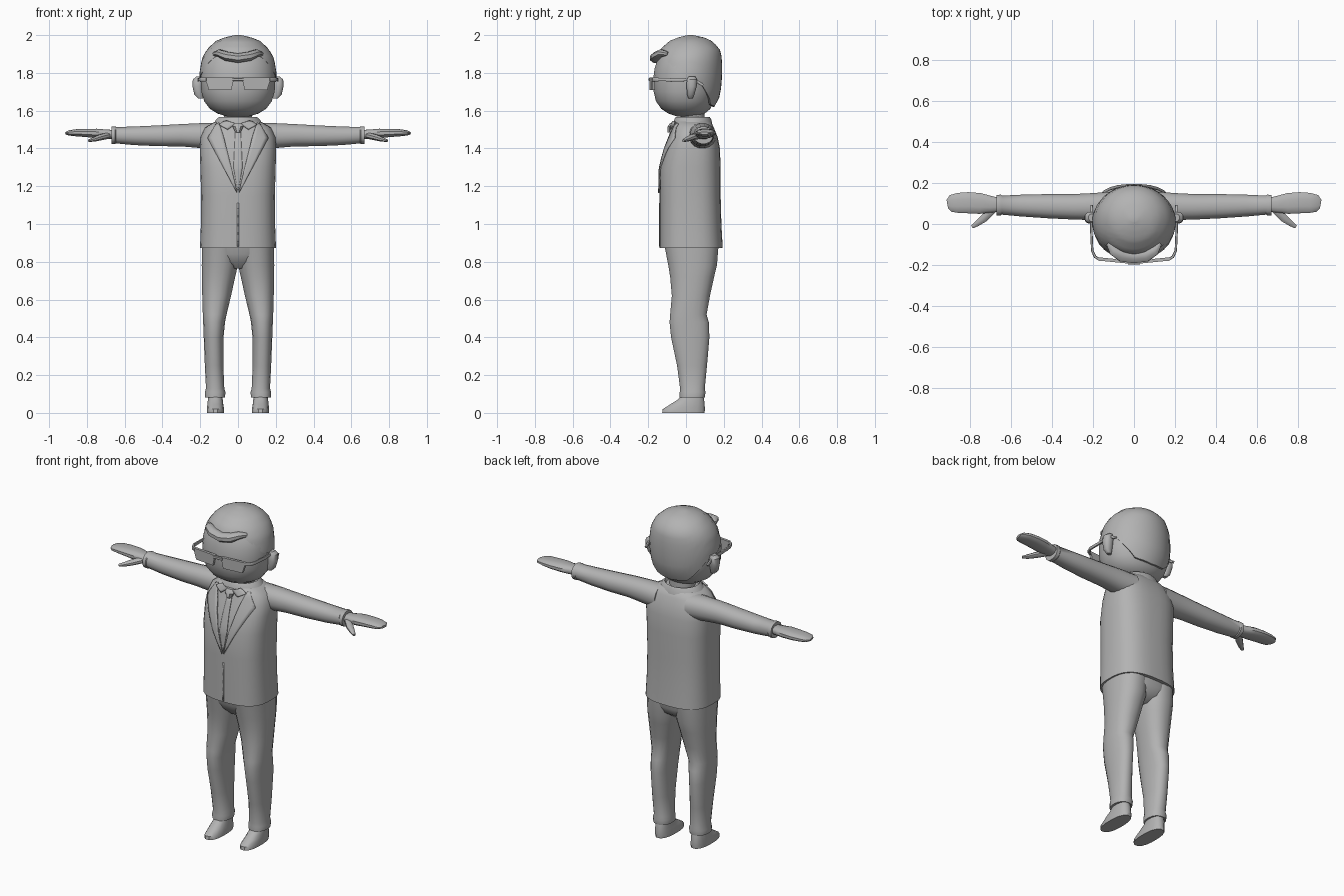
import bpy, bmesh, math
from mathutils import Vector
from mathutils.bvhtree import BVHTree

grey = bpy.data.materials.new("plain grey")
grey.diffuse_color = (0.45, 0.45, 0.45, 1)
UP = Vector((0, 0, 1))


def make(name, verts, faces, mirror=False, angle=40, solid=0):
    me = bpy.data.meshes.new(name)
    me.from_pydata([tuple(v) for v in verts], [], faces)
    bm = bmesh.new()
    bm.from_mesh(me)
    bmesh.ops.remove_doubles(bm, verts=bm.verts, dist=1e-5)
    bmesh.ops.recalc_face_normals(bm, faces=bm.faces)
    bm.to_mesh(me)
    bm.free()
    me.materials.append(grey)
    ob = bpy.data.objects.new(name, me)
    bpy.context.collection.objects.link(ob)
    if solid:
        m = ob.modifiers.new("thickness", 'SOLIDIFY')
        m.thickness, m.offset = solid, 0
    if mirror:
        m = ob.modifiers.new("mirror", 'MIRROR')
        m.use_mirror_merge = False
    bpy.ops.object.select_all(action='DESELECT')
    ob.select_set(True)
    bpy.context.view_layer.objects.active = ob
    bpy.ops.object.shade_smooth_by_angle(angle=math.radians(angle))
    return ob


def ring(c, u, v, p=2.0, n=24):
    """Superellipse around c with half axes u and v."""
    out = []
    for i in range(n):
        a = 2 * math.pi * (i + 0.5) / n
        s, t = math.cos(a), math.sin(a)
        out.append(c + u * math.copysign(abs(s) ** (2 / p), s)
                   + v * math.copysign(abs(t) ** (2 / p), t))
    return out


def skin(rings, caps=True):
    n = len(rings[0])
    verts = [v for r in rings for v in r]
    faces = [(k * n + i, k * n + (i + 1) % n, (k + 1) * n + (i + 1) % n, (k + 1) * n + i)
             for k in range(len(rings) - 1) for i in range(n)]
    if caps:
        faces += [tuple(range(n)), tuple(range(len(verts) - n, len(verts)))]
    return verts, faces


def stack(name, rows, p=2.4, n=24, **kw):
    """Upright loft; rows are (z, x0, x1, y0, y1)."""
    rings = [ring(Vector(((a + b) / 2, (c + d) / 2, z)), Vector(((b - a) / 2, 0, 0)),
                  Vector((0, (d - c) / 2, 0)), p, n) for z, a, b, c, d in rows]
    return make(name, *skin(rings), **kw)


def tube(name, rows, p=2.0, n=12, **kw):
    """Sideways loft; rows are (x, y, z, half width, half height)."""
    pts = [Vector(r[:3]) for r in rows]
    rings = []
    for i, r in enumerate(rows):
        d = pts[min(i + 1, len(pts) - 1)] - pts[max(i - 1, 0)]
        side = d.cross(UP).normalized()
        rings.append(ring(pts[i], side * r[3], side.cross(d).normalized() * r[4], p, n))
    return make(name, *skin(rings), **kw)


def lerp(table, t):
    if t <= table[0][0]:
        return table[0][1:]
    for a, b in zip(table, table[1:]):
        if t <= b[0]:
            f = (t - a[0]) / (b[0] - a[0])
            return [x + (y - x) * f for x, y in zip(a[1:], b[1:])]
    return table[-1][1:]


# jacket body
jacket = stack("jacket", [(z, -w, w, a, b) for z, w, a, b in [
    (0.875, .17, -.12, .165), (0.872, .202, -.14, .195), (1.0, .197, -.14, .188),
    (1.15, .196, -.14, .184), (1.3, .2, -.138, .184), (1.4, .203, -.112, .18),
    (1.46, .198, -.088, .168), (1.51, .175, -.07, .148), (1.54, .125, -.06, .132),
    (1.55, .08, -.05, .11)]], p=2.7, n=32)
tree = BVHTree.FromPolygons([v.co for v in jacket.data.vertices],
                            [p.vertices[:] for p in jacket.data.polygons])


def panel(name, left, right, lift=.004, thick=.008, cols=4, per=5, **kw):
    """Cloth plate draped on the jacket front between two (x, z) edges."""
    def edge(e):
        out = [Vector(a).lerp(Vector(b), k / per) for a, b in zip(e, e[1:]) for k in range(per)]
        return out + [Vector(e[-1])]
    verts = []
    for a, b in zip(edge(left), edge(right)):
        for k in range(cols + 1):
            x, z = a.lerp(b, k / cols)
            hit = tree.ray_cast(Vector((x, -2, z)), Vector((0, 1, 0)))[0]
            verts.append((x, (hit.y if hit else -.05) - lift, z))
    w = cols + 1
    faces = [(r * w + c, r * w + c + 1, (r + 1) * w + c + 1, (r + 1) * w + c)
             for r in range(len(verts) // w - 1) for c in range(cols)]
    return make(name, verts, faces, solid=thick, **kw)


# lapels, tie, front opening
panel("lapel", [(.1, 1.535), (.075, 1.46), (.004, 1.17)],
      [(.115, 1.53), (.16, 1.455), (.006, 1.165)], mirror=True)
panel("tie", [(-.014, 1.5), (-.024, 1.3), (-.002, 1.18)],
      [(.014, 1.5), (.024, 1.3), (.002, 1.18)], lift=.002)
panel("front_opening", [(-.004, 1.11), (-.004, .88)], [(.004, 1.11), (.004, .88)],
      lift=.001, thick=.006, cols=1)
stack("tie_knot", [(1.485, -.014, .014, -.098, -.06), (1.515, -.03, .03, -.1, -.05),
                   (1.535, -.024, .024, -.085, -.04)], n=8)

# neck and collars
stack("neck", [(1.5, -.075, .075, -.03, .1), (1.62, -.075, .075, -.03, .1)], p=2, n=16)
make("jacket_collar", *skin([ring(Vector((0, .036, z)), Vector((a, 0, 0)), Vector((0, b, 0)), 2, 24)
     for z, a, b in [(1.525, .135, .105), (1.555, .115, .098), (1.567, .1, .09),
                     (1.55, .092, .082)]], caps=False))
panel("shirt_collar", [(.004, 1.53), (.02, 1.525), (.055, 1.5)],
      [(.06, 1.545), (.08, 1.54), (.1, 1.525)], mirror=True, lift=.012)

# sleeves with cuff, hands, thumbs
tube("sleeve", [(.1, .085, 1.465, .075, .07), (.2, .085, 1.468, .067, .067), (.3, .084, 1.47, .063, .06),
                (.42, .087, 1.467, .06, .056), (.55, .09, 1.467, .054, .05), (.645, .092, 1.47, .047, .044),
                (.65, .092, 1.47, .052, .047), (.67, .092, 1.47, .051, .046), (.671, .092, 1.47, .036, .03)],
     p=2.2, n=16, mirror=True)
tube("hand", [(.655, .094, 1.474, .034, .024), (.7, .096, 1.476, .042, .025), (.75, .1, 1.48, .052, .025),
              (.81, .104, 1.482, .053, .022), (.86, .103, 1.483, .05, .019), (.895, .1, 1.482, .042, .014),
              (.911, .097, 1.481, .022, .007)], p=2.5, mirror=True)
tube("thumb", [(.69, .07, 1.468, .02, .018), (.73, .03, 1.458, .021, .016), (.765, .003, 1.447, .015, .012),
               (.79, -.014, 1.441, .009, .007)], n=8, mirror=True)

# trousers
stack("trouser_leg", [(.085, .085, .16, -.02, .09), (.082, .068, .175, -.034, .1), (.11, .066, .176, -.034, .104),
                      (.13, .072, .17, -.032, .1), (.25, .077, .176, -.048, .112), (.4, .076, .182, -.08, .125),
                      (.48, .068, .185, -.088, .122), (.52, .06, .187, -.085, .11), (.62, .036, .19, -.076, .128),
                      (.72, .014, .192, -.085, .15), (.78, .0, .193, -.095, .165), (.9, -.01, .192, -.118, .175)],
      p=2.3, n=20, mirror=True)
stack("trouser_seat", [(.765, -.05, .05, -.05, .1), (.8, -.13, .13, -.085, .15),
                       (.84, -.18, .18, -.105, .168), (.9, -.19, .19, -.118, .175)], p=2.5)

# shoes
stack("shoe", [(0, .073, .165, -.128, .1), (.02, .073, .165, -.125, .102), (.045, .077, .163, -.085, .1),
               (.07, .08, .16, -.045, .097), (.1, .084, .156, -.02, .09)], p=2.4, n=16, mirror=True)

# head: half width, front and back depth by height
PROFILE = [(1.57, .06, -.05, .07), (1.585, .11, -.095, .1), (1.61, .15, -.132, .13), (1.65, .18, -.16, .15),
           (1.7, .195, -.172, .165), (1.76, .199, -.175, .172), (1.82, .197, -.168, .172), (1.88, .183, -.15, .165),
           (1.93, .148, -.118, .14), (1.965, .1, -.075, .11), (1.985, .04, -.02, .06)]
stack("head", [(z, -w, w, a, b) for z, w, a, b in PROFILE], p=2.15, n=28)

# hair: shell over the head whose lower edge follows a hairline by angle from the front
SHELL = [(1.62, .165, -.14, .15), (1.65, .187, -.165, .172), (1.72, .202, -.178, .186), (1.8, .204, -.176, .192),
         (1.88, .19, -.16, .19), (1.93, .16, -.132, .178), (1.97, .115, -.085, .135), (1.99, .065, -.035, .09),
         (2.0, .015, .01, .035)]
HAIRLINE = [(0, 1.9), (30, 1.905), (48, 1.87), (70, 1.8), (85, 1.775), (100, 1.77), (112, 1.75),
            (125, 1.70), (145, 1.63), (180, 1.62)]
N, M, rings = 40, 12, []
for k in range(-1, M + 1):
    r = []
    for i in range(N):
        a = 2 * math.pi * i / N
        deg = math.degrees(a if a <= math.pi else 2 * math.pi - a)
        low = lerp(HAIRLINE, deg)[0]
        z = low + (2.0 - low) * math.sin(max(k, 0) / M * math.pi / 2)
        w, f, b = lerp(SHELL, z)
        s = .93 if k < 0 else 1
        r.append(Vector((s * w * math.sin(a), (f + b) / 2 - s * (b - f) / 2 * math.cos(a), z)))
    rings.append(r)
make("hair", *skin(rings), angle=35)

# swept fringe
tube("fringe", [(-.125, -.095, 1.9, .012, .012), (-.1, -.13, 1.905, .026, .02), (-.06, -.152, 1.888, .034, .026),
                (0, -.158, 1.878, .036, .027), (.06, -.152, 1.888, .034, .026), (.1, -.13, 1.905, .026, .02),
                (.125, -.095, 1.9, .012, .012)], n=8)

# ears
stack("ear", [(1.665, .185, .212, .012, .035), (1.685, .185, .232, .005, .045), (1.73, .185, .242, .002, .058),
              (1.765, .185, .24, .004, .06), (1.78, .185, .222, .012, .05)], n=12, mirror=True)

# glasses
make("lens", *skin([[Vector((x, -.188 + x * .1 + d, z)) for x, z in
     [(.02, 1.775), (.175, 1.775), (.155, 1.71), (.035, 1.71)]] for d in (-.008, .008)]), mirror=True)
tube("glasses_brow", [(-.03, -.19, 1.765, .008, .008), (.03, -.19, 1.765, .008, .008)], p=6, n=8)
tube("glasses_arm", [(.165, -.175, 1.765, .007, .01), (.19, -.16, 1.765, .007, .01), (.204, -.13, 1.765, .006, .009),
                     (.208, -.04, 1.762, .006, .008), (.208, .04, 1.766, .006, .008), (.207, .09, 1.735, .006, .007)],
     p=5, n=8, mirror=True)
